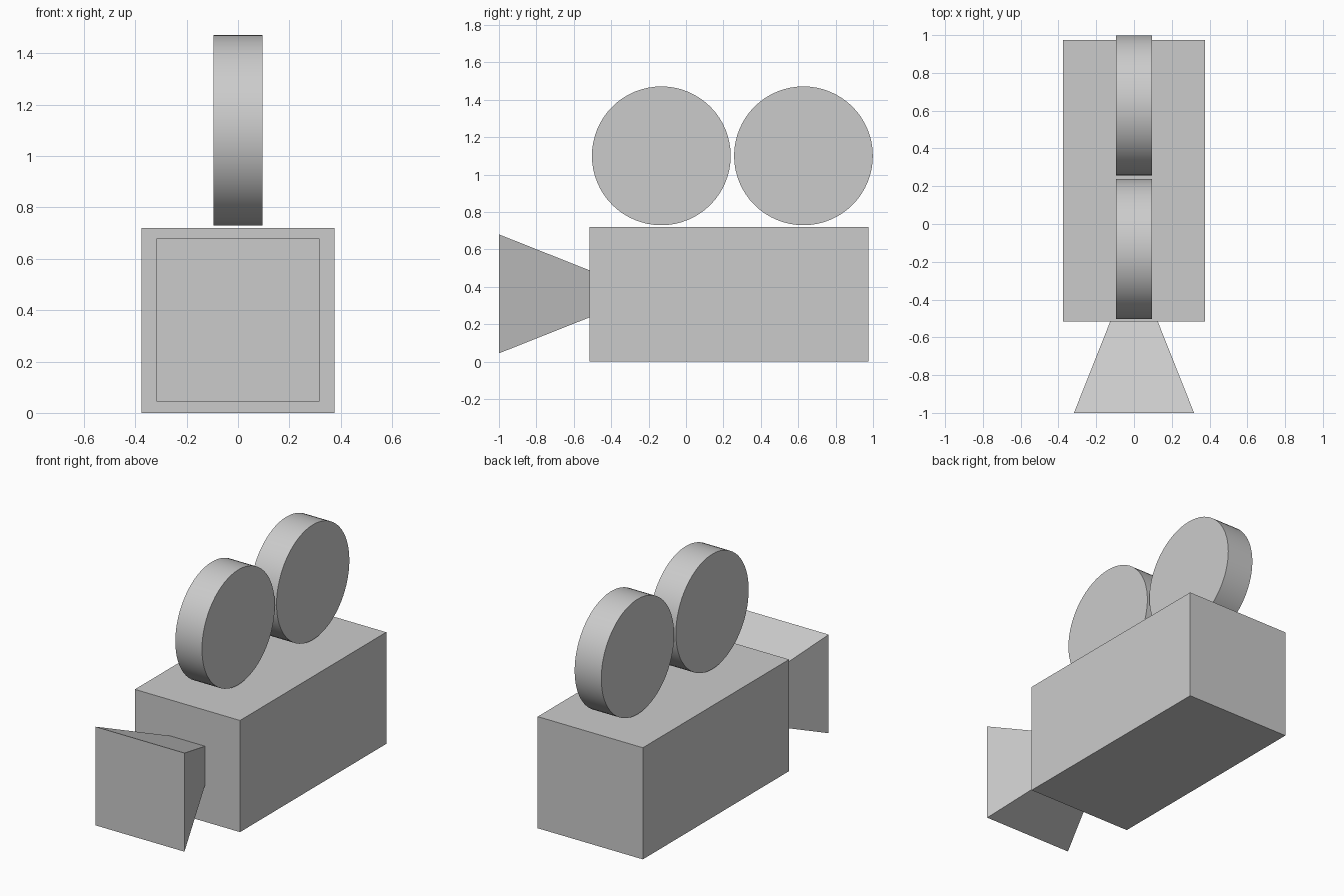
import bpy, bmesh, math
from mathutils import Matrix

if "Cube" in bpy.data.objects:
    bpy.data.objects.remove(bpy.data.objects["Cube"], do_unlink=True)

grey = bpy.data.materials.new("light_grey")
grey.use_nodes = True
colour = (0.6, 0.6, 0.6, 1)
grey.diffuse_color = colour
grey.node_tree.nodes["Principled BSDF"].inputs["Base Color"].default_value = colour


def finish(name, bm):
    bmesh.ops.recalc_face_normals(bm, faces=bm.faces[:])
    mesh = bpy.data.meshes.new(name)
    bm.to_mesh(mesh)
    bm.free()
    mesh.materials.append(grey)
    obj = bpy.data.objects.new(name, mesh)
    bpy.context.collection.objects.link(obj)
    return obj


def tapered_box(name, y_front, half_front, y_back, half_back, z_mid):
    """Box along y; each end is given by its half width and half height."""
    bm = bmesh.new()
    bmesh.ops.create_cube(bm, size=2)
    for v in bm.verts:
        y, (w, h) = (y_front, half_front) if v.co.y < 0 else (y_back, half_back)
        v.co = (v.co.x * w, y, z_mid + v.co.z * h)
    return finish(name, bm)


def reel(name, y):
    """Drum lying across x with smooth rim and flat sides."""
    bm = bmesh.new()
    place = Matrix.Translation((0, y, 1.1)) @ Matrix.Rotation(math.pi / 2, 4, "Y")
    bmesh.ops.create_cone(bm, cap_ends=True, segments=64, radius1=0.371,
                          radius2=0.371, depth=0.19, matrix=place)
    obj = finish(name, bm)
    bpy.ops.object.select_all(action="DESELECT")
    obj.select_set(True)
    bpy.context.view_layer.objects.active = obj
    bpy.ops.object.shade_smooth_by_angle(angle=math.radians(30))


# Camera body and flared lens hood
tapered_box("camera_body", -0.515, (0.375, 0.36), 0.975, (0.375, 0.36), 0.36)
tapered_box("lens_hood", -1, (0.318, 0.318), -0.514, (0.125, 0.125), 0.362)

# Film reels
reel("front_reel", -0.132)
reel("rear_reel", 0.628)
